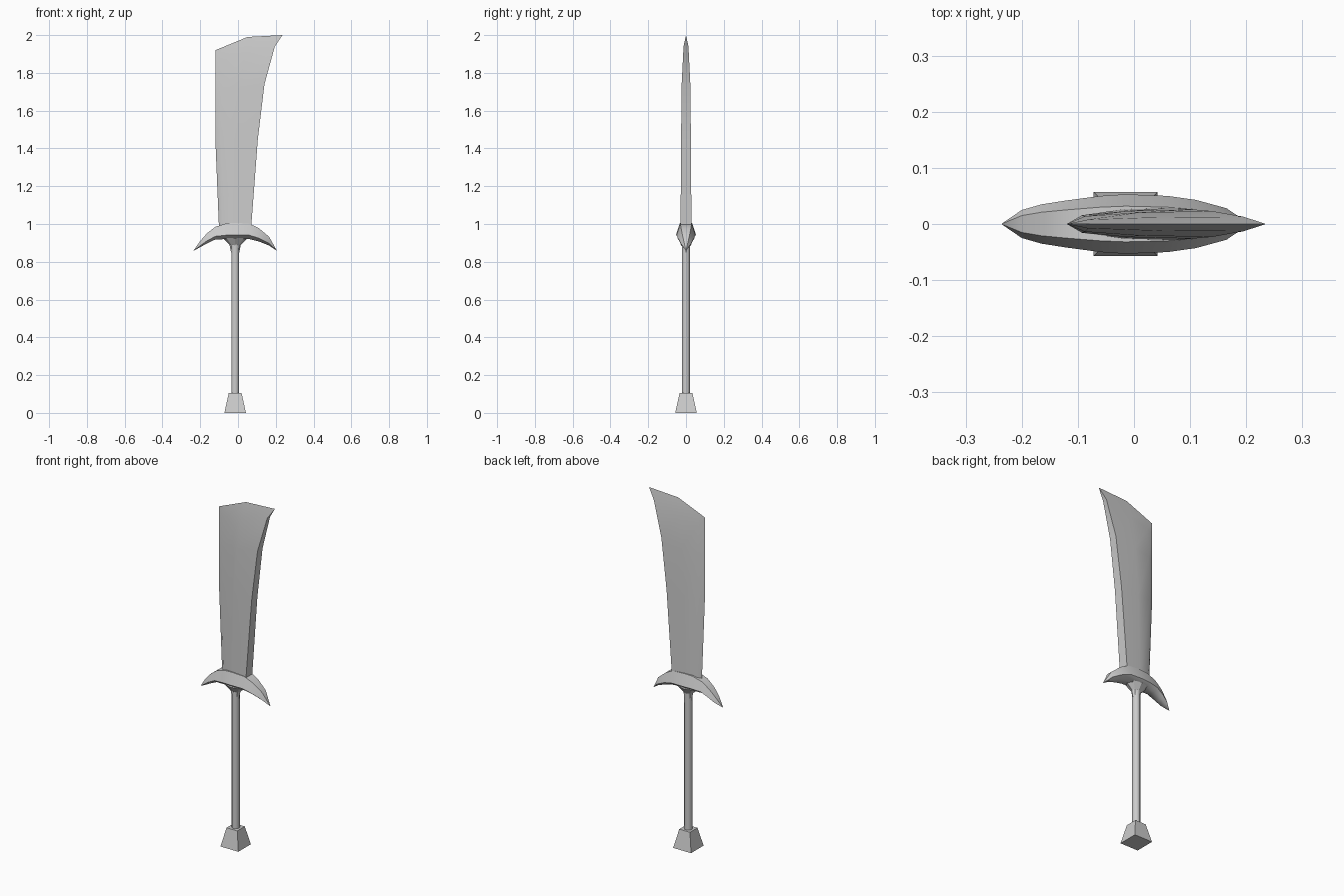
import bpy, bmesh
from math import radians, cos, sin, pi

cube = bpy.data.objects.get("Cube")
if cube:
    bpy.data.objects.remove(cube)

steel = bpy.data.materials.new("steel grey")
steel.use_nodes = True
GREY = (0.6, 0.6, 0.6, 1)
steel.diffuse_color = GREY
steel.node_tree.nodes["Principled BSDF"].inputs["Base Color"].default_value = GREY

AXIS = -0.015  # centre line of the handle


def loft(name, rings, smooth=30):
    """Skin a stack of equal-length rings and cap both ends."""
    bm = bmesh.new()
    rows = [[bm.verts.new(p) for p in ring] for ring in rings]
    n = len(rows[0])
    for a, b in zip(rows, rows[1:]):
        for i in range(n):
            j = (i + 1) % n
            bm.faces.new((a[i], a[j], b[j], b[i]))
    bm.faces.new(rows[0])
    bm.faces.new(rows[-1])
    bmesh.ops.remove_doubles(bm, verts=bm.verts, dist=0.0005)
    bmesh.ops.recalc_face_normals(bm, faces=bm.faces)
    mesh = bpy.data.meshes.new(name)
    bm.to_mesh(mesh)
    bm.free()
    mesh.materials.append(steel)
    obj = bpy.data.objects.new(name, mesh)
    bpy.context.collection.objects.link(obj)
    bpy.ops.object.select_all(action='DESELECT')
    obj.select_set(True)
    bpy.context.view_layer.objects.active = obj
    bpy.ops.object.shade_smooth_by_angle(angle=radians(smooth))
    return obj


def circle(r, z, sides, turn=0):
    return [(AXIS + r * cos(turn + 2 * pi * i / sides),
             r * sin(turn + 2 * pi * i / sides), z) for i in range(sides)]


# Blade: thin rear edge, broad flat face on the curved side, ridge at the top
def blade_ring(back, mid, front, t):
    (xb, zb), (xm, zm), (xf, zf) = back, mid, front
    xq, zq = xb + 0.25 * (xm - xb), zb + 0.25 * (zm - zb)
    return [(xb, 0, zb), (xq, -0.6 * t, zq), (xm, -0.9 * t, zm), (xf, -t, zf),
            (xf, t, zf), (xm, 0.9 * t, zm), (xq, 0.6 * t, zq)]


blade = [
    ((-0.10, 0.96), (-0.02, 0.96), (0.068, 0.96), 0.029),
    ((-0.12, 1.45), (-0.01, 1.45), (0.105, 1.45), 0.026),
    ((-0.12, 1.70), (0.01, 1.72), (0.14, 1.74), 0.023),
    ((-0.12, 1.86), (0.03, 1.90), (0.195, 1.94), 0.013),
    ((-0.12, 1.92), (0.05, 1.99), (0.235, 2.00), 0.0),
]
loft("blade", [blade_ring(*row) for row in blade])

# Guard: drooping crescent, stations run along x as (x, top, bottom, half width)
guard = [
    (-0.235, 0.86, 0.859, 0.001),
    (-0.20, 0.91, 0.877, 0.025),
    (-0.165, 0.95, 0.897, 0.035),
    (-0.12, 0.985, 0.918, 0.042),
    (-0.06, 1.004, 0.92, 0.050),
    (AXIS, 1.006, 0.92, 0.053),
    (0.06, 1.002, 0.92, 0.050),
    (0.11, 0.978, 0.908, 0.043),
    (0.165, 0.932, 0.886, 0.028),
    (0.205, 0.86, 0.859, 0.001),
]


def guard_ring(x, top, bottom, w):
    side = bottom + 0.25 * (top - bottom)
    half = [(w, side), (0.6 * w, top)]
    return ([(x, y, z) for y, z in half] + [(x, -y, z) for y, z in half[::-1]]
            + [(x, -0.5 * w, bottom), (x, 0.5 * w, bottom)])


loft("guard", [guard_ring(*s) for s in guard], 40)

# Collar flaring from the handle into the guard
loft("collar", [circle(0.022, 0.85, 8), circle(0.03, 0.89, 8),
                circle(0.065, 0.925, 8)])
for v in bpy.data.objects["collar"].data.vertices:
    v.co.y *= 0.7

# Handle
loft("handle", [circle(0.022, 0.1, 8, pi / 8), circle(0.022, 0.9, 8, pi / 8)], 50)

# Pommel: square block tapering upward
loft("pommel", [circle(0.057 * 2 ** 0.5, 0, 4, pi / 4),
                circle(0.034 * 2 ** 0.5, 0.105, 4, pi / 4)])
